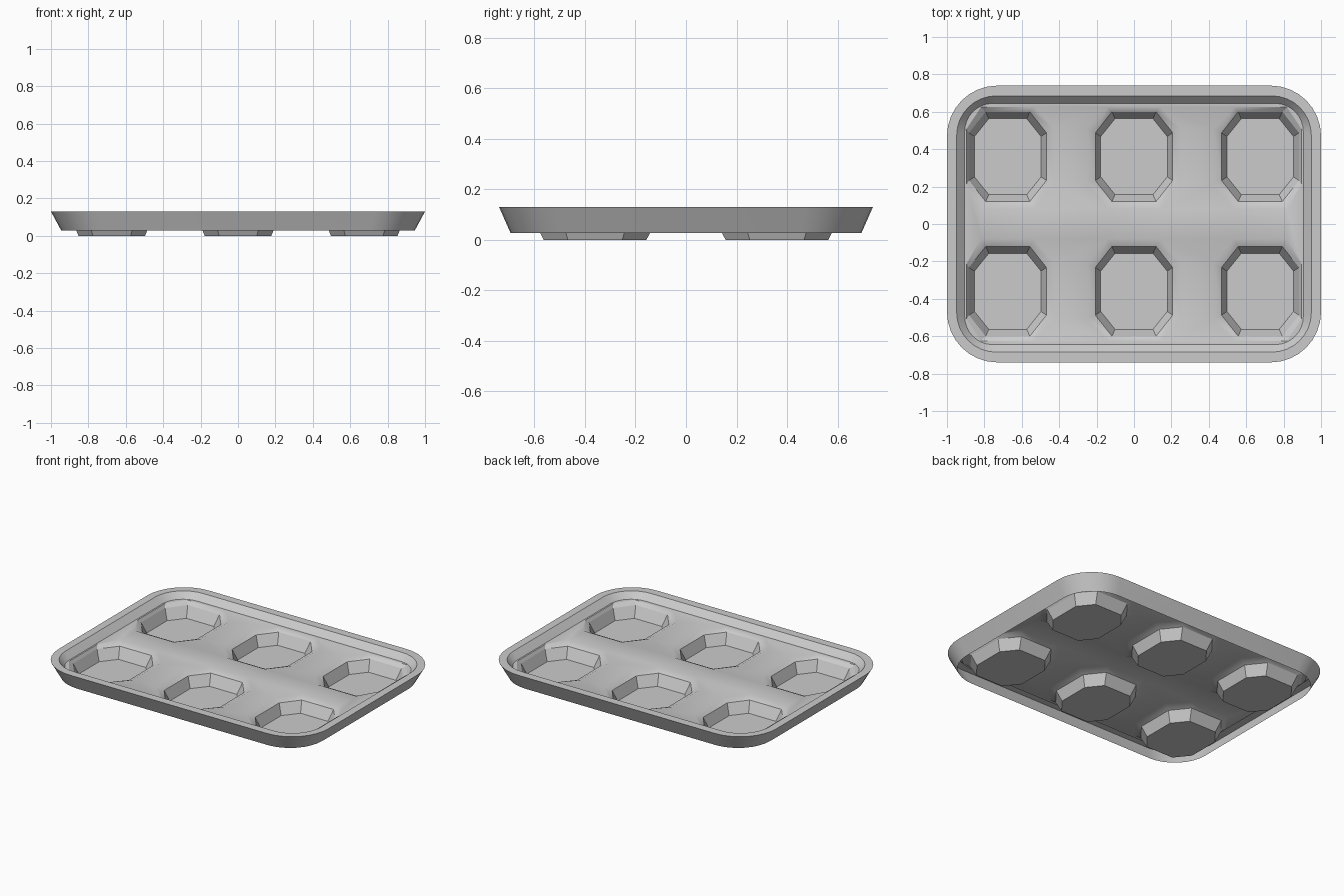
import bpy, bmesh, math
from mathutils import Vector
from mathutils.geometry import delaunay_2d_cdt

cube = bpy.data.objects.get("Cube")
if cube:
    bpy.data.objects.remove(cube, do_unlink=True)

# Single metal colour
metal = bpy.data.materials.new("grey_metal")
metal.use_nodes = True
GREY = (0.6, 0.6, 0.6, 1)
metal.diffuse_color = GREY
metal.node_tree.nodes["Principled BSDF"].inputs["Base Color"].default_value = GREY

RIM_Z, FLOOR_Z, CUP_Z, SKIRT_Z = 0.13, 0.09, 0.07, 0.028
FLOOR_X, FLOOR_Y, FLOOR_R = 0.905, 0.645, 0.15
CENTRES = [(x, y) for x in (-0.675, 0, 0.675) for y in (-0.36, 0.36)]


def rounded_rect(hx, hy, r, z, steps=8):
    pts = []
    for q, (sx, sy) in enumerate([(1, 1), (-1, 1), (-1, -1), (1, -1)]):
        for i in range(steps + 1):
            a = math.pi / 2 * (q + i / steps)
            pts.append((sx * (hx - r) + r * math.cos(a),
                        sy * (hy - r) + r * math.sin(a), z))
    return pts


def octagon(cx, cy, hx, hy, z):
    fx, fy = hx * 0.57, hy * 0.53
    pts = [(hx, -fy), (hx, fy), (fx, hy), (-fx, hy),
           (-hx, fy), (-hx, -fy), (-fx, -hy), (fx, -hy)]
    # Keep the outer edge of the dip inside the tray floor
    return [(max(-0.895, min(0.895, cx + x)), max(-0.625, min(0.625, cy + y)), z)
            for x, y in pts]


def add_loop(bm, pts):
    return [bm.verts.new(p) for p in pts]


def bridge(bm, a, b):
    n = len(a)
    for i in range(n):
        j = (i + 1) % n
        bm.faces.new((a[i], a[j], b[j], b[i]))


def finish(bm, name):
    mesh = bpy.data.meshes.new(name)
    bm.to_mesh(mesh)
    bm.free()
    mesh.materials.append(metal)
    ob = bpy.data.objects.new(name, mesh)
    bpy.context.collection.objects.link(ob)
    bpy.ops.object.select_all(action='DESELECT')
    ob.select_set(True)
    bpy.context.view_layer.objects.active = ob
    bpy.ops.object.shade_smooth_by_angle(angle=math.radians(30))


# Flared skirt, flat rim and sloping inner wall
bm = bmesh.new()
loops = [add_loop(bm, rounded_rect(*p)) for p in (
    (0.945, 0.695, 0.24, SKIRT_Z),
    (1.0, 0.74, 0.27, RIM_Z),
    (0.948, 0.685, 0.21, RIM_Z),
    (FLOOR_X, FLOOR_Y, FLOOR_R, FLOOR_Z))]
for lower, upper in zip(loops, loops[1:]):
    bridge(bm, lower, upper)
finish(bm, "tray_rim")

# Floor triangulated around the cup openings
bm = bmesh.new()
border = add_loop(bm, rounded_rect(FLOOR_X, FLOOR_Y, FLOOR_R, FLOOR_Z))
dips = [add_loop(bm, octagon(x, y, 0.25, 0.28, FLOOR_Z)) for x, y in CENTRES]
verts, owner, edges = [], [], []
for k, loop in enumerate([border] + dips):
    start, n = len(verts), len(loop)
    edges += [(start + i, start + (i + 1) % n) for i in range(n)]
    verts += loop
    owner += [k] * n
result = delaunay_2d_cdt([Vector(v.co[:2]) for v in verts], edges, [], 0, 1e-6)
faces, origins = result[2], result[3]
for face in faces:
    ids = [origins[i][0] for i in face]
    owners = {owner[i] for i in ids}
    # A triangle touching only one dip lies inside its opening
    if len(owners) > 1 or owners == {0}:
        bm.faces.new([verts[i] for i in ids])

# Soft dip around each cup opening
for (x, y), dip in zip(CENTRES, dips):
    bridge(bm, dip, add_loop(bm, octagon(x, y, 0.207, 0.24, CUP_Z)))
finish(bm, "tray_floor")

# Eight-sided cups, facing inward
for k, (x, y) in enumerate(CENTRES):
    bm = bmesh.new()
    top = add_loop(bm, octagon(x, y, 0.207, 0.24, CUP_Z))
    base = add_loop(bm, octagon(x, y, 0.178, 0.203, 0))
    bridge(bm, top, base)
    bm.faces.new(base)
    finish(bm, f"cup_{k + 1}")
